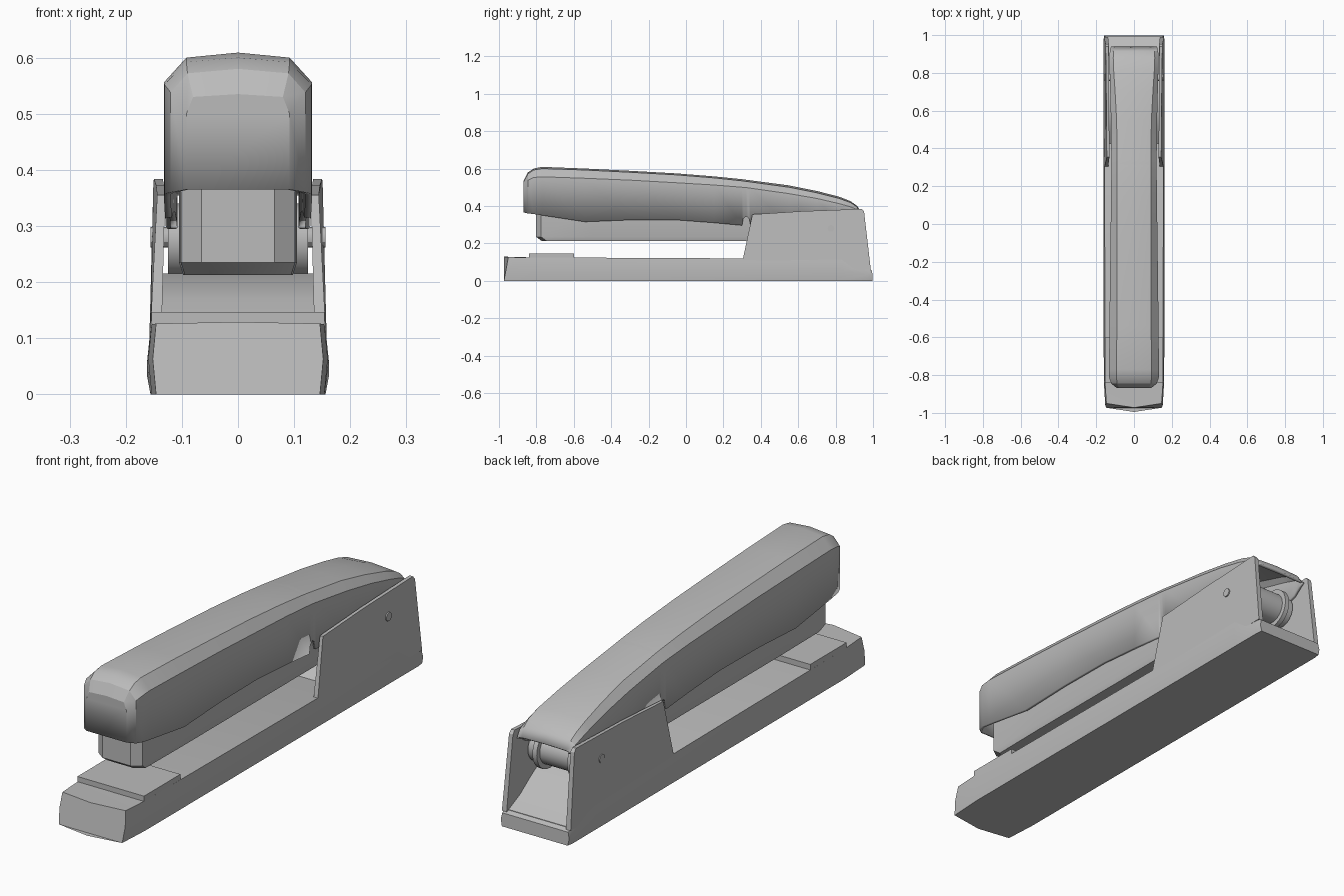
import bpy, bmesh, math

grey = bpy.data.materials.new("plain grey")
grey.diffuse_color = (0.5, 0.5, 0.5, 1)


def finish(name, bm, angle=30, bevel=0):
    bmesh.ops.recalc_face_normals(bm, faces=bm.faces)
    me = bpy.data.meshes.new(name)
    bm.to_mesh(me)
    bm.free()
    me.materials.append(grey)
    ob = bpy.data.objects.new(name, me)
    bpy.context.collection.objects.link(ob)
    bpy.ops.object.select_all(action='DESELECT')
    ob.select_set(True)
    bpy.context.view_layer.objects.active = ob
    if bevel:
        m = ob.modifiers.new("bevel", 'BEVEL')
        m.width, m.segments = bevel, 1
    bpy.ops.object.shade_smooth_by_angle(angle=math.radians(angle))
    return ob


def loft(rings, closed=True, caps=(True, True)):
    """Skin a list of equally long point rings."""
    bm = bmesh.new()
    vs = [[bm.verts.new(p) for p in r] for r in rings]
    n = len(vs[0])
    for a, b in zip(vs, vs[1:]):
        for i in range(n if closed else n - 1):
            j = (i + 1) % n
            bm.faces.new((a[i], a[j], b[j], b[i]))
    if caps[0]:
        bm.faces.new(vs[0][::-1])
    if caps[1]:
        bm.faces.new(vs[-1])
    return bm


def cylinder(name, x0, x1, y, z, r, n=24):
    rings = [[(x, y + r * math.cos(k * math.tau / n), z + r * math.sin(k * math.tau / n))
              for k in range(n)] for x in (x0, x1)]
    return finish(name, loft(rings))


# base: cross-sections along y (y bottom, y top, half width, top height)
base = [(-0.995, -0.972, 0.152, 0.126), (-0.83, -0.83, 0.160, 0.125),
        (0.83, 0.83, 0.162, 0.117), (0.97, 0.97, 0.162, 0.065), (0.998, 0.995, 0.158, 0.055)]
rings = []
for i, (yb, yt, w, z) in enumerate(base):
    ym, c = (yb + yt) / 2, (-0.022 if i == 0 else 0)  # front edge bows out at the centre
    ring = [(-w + .006, yb - c, 0), (0, yb, 0), (w - .006, yb - c, 0), (w, ym - c, z * .5),
            (w - .006, yt - c, z), (0, yt, z + (.003 if i == 0 else 0)),
            (-w + .006, yt - c, z), (-w, ym - c, z * .5)]
    rings.append(ring)
finish("base", loft(rings))

# anvil plate on the base
finish("anvil_plate", loft([[(x, y, z) for x, y in
       ((-.154, -.84), (.154, -.84), (.154, -.6), (-.154, -.6))] for z in (.11, .147)]))

# hinge bracket walls: (y, z, outer x, thickness)
wall = [(.29, .05, .157, .02), (.305, .12, .156, .02), (.355, .355, .144, .014),
        (.62, .372, .146, .014), (.94, .384, .150, .016), (.952, .37, .151, .018),
        (.988, .06, .159, .022)]
for s, side in ((-1, "left"), (1, "right")):
    outer = [(s * x, y, z) for y, z, x, t in wall]
    inner = [(s * (x - t), y, z) for y, z, x, t in wall]
    finish("bracket_wall_" + side, loft([inner, outer]))
    cylinder("hinge_pin_" + side, s * .12, s * .156, .775, .28, .018, 12)
    cylinder("spool_flange_" + side, s * .07, s * .09, .80, .275, .085)

# ramp floor between the bracket walls
ramp = [(.40, .10), (.50, .17), (.60, .215), (.74, .205), (.83, .15), (.90, .10), (.975, .065), (.975, .03), (.40, .03)]
finish("bracket_floor", loft([[(x, y, z) for y, z in ramp] for x in (-.142, .142)]), 40)

# hinge spool
cylinder("hinge_spool", -.125, .125, .80, .275, .065)

# staple magazine with chamfered nose
plan = [(-.065, -.802), (.065, -.802), (.102, -.775), (.105, -.5), (.105, .72),
        (-.105, .72), (-.105, -.5), (-.102, -.775)]
low = [(x * .93, y + (.03 if y < -.7 else 0)) for x, y in plan]
finish("magazine", loft([[(x, y, .213) for x, y in low],
                         [(x, y, .235) for x, y in plan],
                         [(x, y, .40) for x, y in plan]]))

# handle shell: (y, half width, top half width, rim z, shoulder z, top z, crest z)
handle = [
    (-.868, .092, .080, .365, .500, .530, .535),
    (-.845, .120, .090, .360, .538, .572, .580),
    (-.815, .131, .092, .357, .552, .592, .600),
    (-.770, .132, .092, .350, .556, .600, .609),
    (-.540, .130, .091, .315, .548, .592, .600),
    (-.300, .127, .090, .325, .538, .580, .588),
    (-.050, .124, .089, .325, .524, .566, .574),
    (.150, .121, .089, .310, .512, .550, .558),
    (.300, .120, .089, .296, .500, .534, .543),
    (.306, .120, .089, .332, .499, .533, .542),
    (.322, .120, .089, .344, .498, .531, .540),
    (.338, .120, .089, .332, .496, .529, .538),
    (.344, .120, .089, .300, .495, .528, .537),
    (.550, .122, .092, .295, .466, .500, .510),
    (.700, .126, .100, .295, .440, .470, .480),
    (.820, .129, .108, .300, .412, .440, .449),
    (.880, .130, .110, .320, .395, .418, .425),
    (.915, .128, .108, .345, .380, .395, .400),
    (.940, .122, .100, .352, .358, .362, .364),
]
rings = [[(-w, y, zb), (-w, y, zs), (-t, y, zt), (0, y, zc), (t, y, zt), (w, y, zs), (w, y, zb)]
         for y, w, t, zb, zs, zt, zc in handle]
bm = loft(rings, closed=False, caps=(True, False))
shell = finish("handle", bm, 25)
# make sure the shell thickens inward
sol = shell.modifiers.new("thickness", 'SOLIDIFY')
sol.thickness = 0.012
sol.offset = -1
